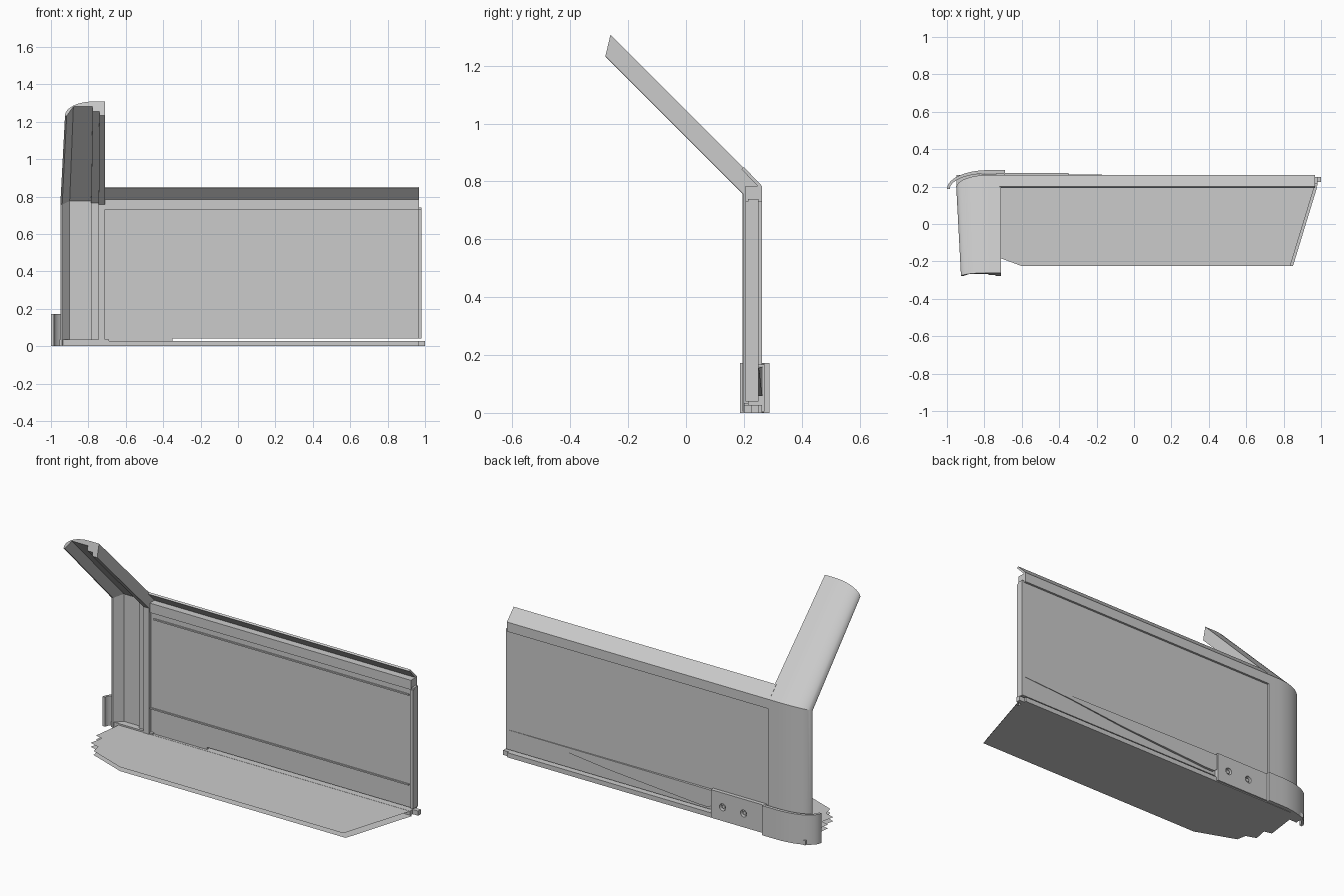
import bpy, bmesh, math
from mathutils import Vector

old = bpy.data.objects.get("Cube")
if old:
    bpy.data.objects.remove(old, do_unlink=True)

grey = bpy.data.materials.new("light grey")
grey.use_nodes = True
grey.diffuse_color = (0.6, 0.6, 0.6, 1)
grey.node_tree.nodes["Principled BSDF"].inputs["Base Color"].default_value = (0.6, 0.6, 0.6, 1)


def loft(name, rings, smooth=False, closed=True):
    """Join matching rings of points into one solid, with end caps."""
    bm = bmesh.new()
    loops = [[bm.verts.new(p) for p in ring] for ring in rings]
    n = len(loops[0])
    for a, b in zip(loops, loops[1:]):
        for i in range(n):
            j = (i + 1) % n
            bm.faces.new((a[i], a[j], b[j], b[i]))
    bm.faces.new(loops[0])
    if closed and len(loops) > 1:
        bm.faces.new(loops[-1])
    bmesh.ops.recalc_face_normals(bm, faces=bm.faces)
    mesh = bpy.data.meshes.new(name)
    bm.to_mesh(mesh)
    bm.free()
    mesh.materials.append(grey)
    obj = bpy.data.objects.new(name, mesh)
    bpy.context.collection.objects.link(obj)
    if smooth:
        bpy.ops.object.select_all(action='DESELECT')
        obj.select_set(True)
        bpy.context.view_layer.objects.active = obj
        bpy.ops.object.shade_smooth_by_angle(angle=math.radians(25))
    return obj


def box(name, x0, x1, y0, y1, z0, z1):
    base = [(x0, y0), (x1, y0), (x1, y1), (x0, y1)]
    return loft(name, [[(x, y, z) for x, y in base] for z in (z0, z1)])


def along_x(name, profile, x0, x1):
    return loft(name, [[(x, y, z) for y, z in profile] for x in (x0, x1)])


def corner_arc(x0, y0, x1, y1, steps=12):
    """Quarter ellipse from the side edge round to the back face."""
    return [(x1 - (x1 - x0) * math.cos(t), y0 + (y1 - y0) * math.sin(t))
            for t in (math.pi / 2 * i / steps for i in range(steps + 1))]


# Main wall, with thin ribs on the inner face
box("wall_panel", -0.73, 0.98, 0.215, 0.25, 0.04, 0.74)
box("upper_rib", -0.69, 0.95, 0.208, 0.216, 0.69, 0.698)
box("lower_rib", -0.71, 0.95, 0.208, 0.216, 0.168, 0.176)
box("wall_end_trim", 0.965, 0.98, 0.205, 0.25, 0.04, 0.73)

# Header with its sloping lip
along_x("header", [(0.262, 0.73), (0.262, 0.785), (0.2, 0.85), (0.192, 0.842),
                   (0.247, 0.785), (0.205, 0.785), (0.205, 0.73)], -0.72, 0.967)

# Bent corner pillar, mitred at the bend
BACK = 0.262
section = corner_arc(-0.95, 0.195, -0.78, BACK)
section += [(-0.71, BACK), (-0.71, 0.197), (-0.745, 0.197), (-0.745, 0.215),
            (-0.785, 0.215), (-0.785, 0.238), (-0.9, 0.238), (-0.94, 0.195)]


def pillar_ring(level):
    ring = []
    for x, y in section:
        depth = BACK - y
        bend = 0.785 - 0.414 * depth
        if level == 0:
            ring.append((x, y, 0.005))
        elif level == 1:
            ring.append((x, y, bend))
        else:
            side = (-0.71 - x) / 0.24
            run = 0.523 - 0.73 * depth
            ring.append((x + 0.025 * side, y - run, bend + run))
    return ring


loft("corner_pillar", [pillar_ring(k) for k in range(3)], smooth=True)

# Flared guard round the foot of the pillar
outer = corner_arc(-1.0, 0.187, -0.78, 0.288) + [(-0.69, 0.288)]
inner = corner_arc(-0.985, 0.187, -0.78, 0.27) + [(-0.69, 0.27)]
guard = outer + inner[::-1]
loft("corner_guard", [[(x, y, z) for x, y in guard] for z in (0, 0.172)], smooth=True)
floor_fill = [(-0.955, 0.2), (-0.69, 0.2), (-0.69, 0.27), (-0.86, 0.265)]
loft("guard_base", [[(x, y, z) for x, y in floor_fill] for z in (0.002, 0.035)])

# Rear bracket with two bolt holes
bracket = box("rear_bracket", -0.695, -0.35, 0.24, 0.272, 0.005, 0.168)
for i, x in enumerate((-0.425, -0.56)):
    bpy.ops.mesh.primitive_cylinder_add(vertices=20, radius=0.02, depth=0.04,
                                        location=(x, 0.272, 0.085),
                                        rotation=(math.pi / 2, 0, 0))
    cutter = bpy.context.object
    cutter.name = f"hole_cutter_{i + 1}"
    cutter.hide_render = True
    cutter.hide_viewport = True
    cut = bracket.modifiers.new("hole", 'BOOLEAN')
    cut.object = cutter
    cut.solver = 'EXACT'
    bpy.ops.mesh.primitive_cylinder_add(vertices=6, radius=0.011, depth=0.014,
                                        location=(x, 0.258, 0.085),
                                        rotation=(math.pi / 2, 0, 0))
    bpy.context.object.name = f"bolt_{i + 1}"
    bpy.context.object.data.materials.append(grey)

# Tapering fairing that fades out along the lower wall
wedge = [(0.96, 0.155), (-0.355, 0.16), (-0.355, 0.075), (-0.33, 0.058),
         (-0.27, 0.058), (0.3, 0.098), (0.65, 0.135)]
loft("lower_fairing", [[(x, 0.245, z) for x, z in wedge],
                       [(x, 0.252 + 0.013 * (0.96 - x) / 1.3, z) for x, z in wedge]])

# Sill beneath the wall
box("sill", -0.95, 0.965, 0.2, 0.262, 0, 0.027)
box("sill_tip", 0.965, 1.0, 0.225, 0.25, 0, 0.027)
box("sill_spacer", -0.72, -0.35, 0.215, 0.25, 0.025, 0.045)

# Floor sheets with a broken left edge
left_edge = [(-0.907, 0.2), (-0.93, 0.025), (-0.885, 0.013), (-0.9, -0.065),
             (-0.84, -0.085), (-0.83, -0.14), (-0.6, -0.225)]
for name, z, shift in (("floor_top", 0.026, 0.0), ("floor_underside", 0.003, 0.015)):
    outline = left_edge + [(0.835 + shift, -0.225), (0.965 + shift, 0.2)]
    loft(name, [[(x, y, z) for x, y in outline]])
